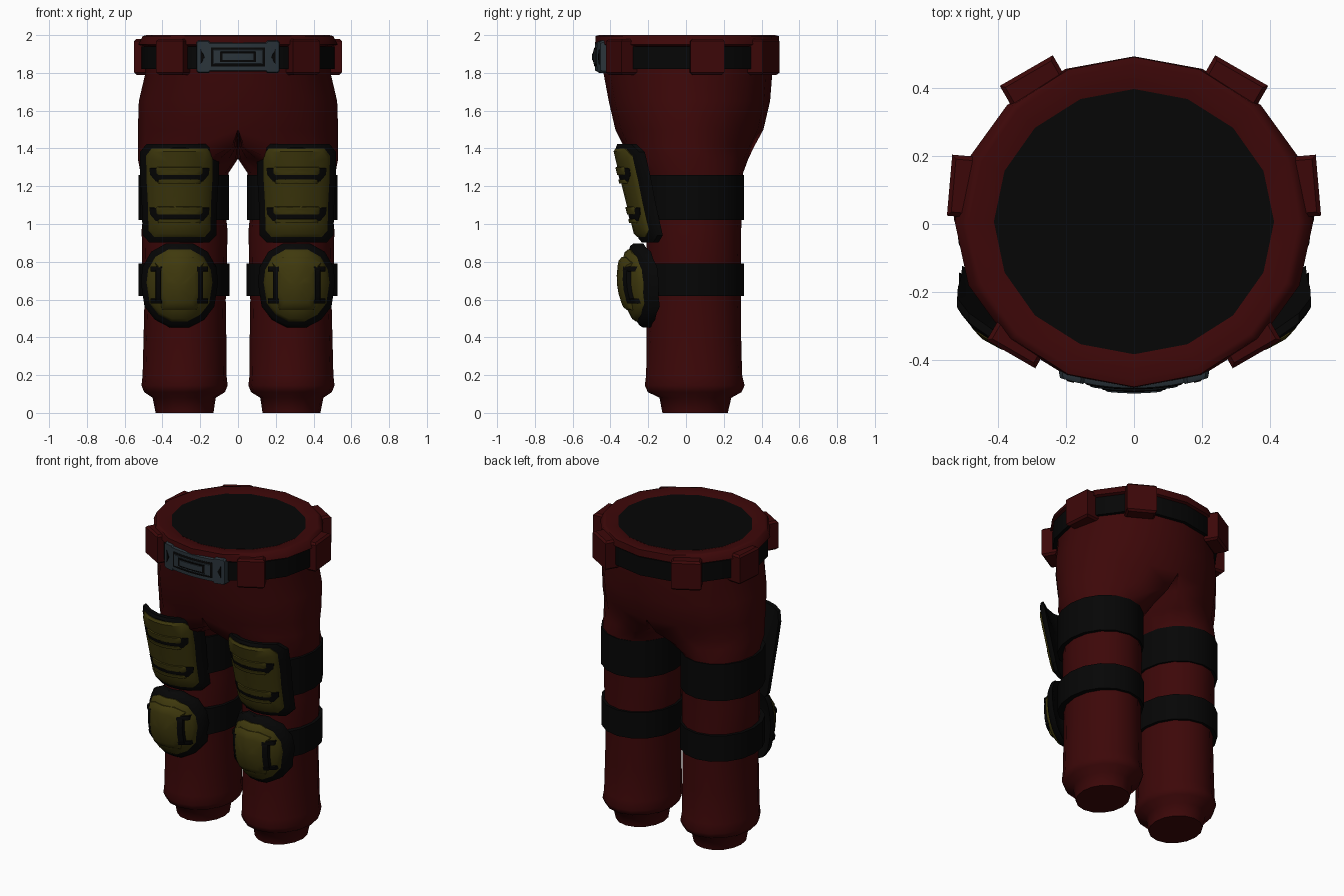
import bpy, bmesh, math
from mathutils import Matrix, Vector

if "Cube" in bpy.data.objects:
    bpy.data.objects.remove(bpy.data.objects["Cube"])


def material(name, rgb):
    m = bpy.data.materials.new(name)
    m.diffuse_color = (*rgb, 1)
    m.use_nodes = True
    m.node_tree.nodes["Principled BSDF"].inputs["Base Color"].default_value = m.diffuse_color
    return m


RED = material("dark red cloth", (0.046, 0.0022, 0.0025))
BLACK = material("black webbing", (0.0017, 0.0017, 0.0017))
OLIVE = material("olive armour", (0.050, 0.041, 0.004))
GREY = material("blue grey metal", (0.023, 0.034, 0.043))
N = 16


def finish(name, bm, mat, mirror=False, angle=35):
    bmesh.ops.recalc_face_normals(bm, faces=bm.faces)
    me = bpy.data.meshes.new(name)
    bm.to_mesh(me)
    bm.free()
    me.materials.append(mat)
    ob = bpy.data.objects.new(name, me)
    bpy.context.collection.objects.link(ob)
    bpy.ops.object.select_all(action='DESELECT')
    ob.select_set(True)
    bpy.context.view_layer.objects.active = ob
    bpy.ops.object.shade_smooth_by_angle(angle=math.radians(angle))
    if mirror:
        mod = ob.modifiers.new("mirror", 'MIRROR')
        mod.merge_threshold = 0.001
    return ob


def bridge(bm, a, b, ks):
    for k in ks:
        j = (k + 1) % N
        bm.faces.new((a[k % N], a[j], b[j], b[k % N]))


# ---- trousers: half a waist blending into one leg, mirrored ----
def half_ring(bm, z, wide, ry, cy, cx=0.0, rx=0.0, t=0.0):
    """t = 0 is a half oval against the middle plane, t = 1 a full leg oval."""
    out = []
    for k in range(N):
        a = math.tau * k / N
        c, s = math.cos(a), math.sin(a)
        x = (1 - t) * max(0, wide * c) + t * (cx + rx * c)
        out.append(bm.verts.new((x if x > 1e-6 else 0, cy + ry * s, z)))
    return out


bm = bmesh.new()
waist = [(1.985, .41, .388, .007), (2.0, .485, .465, .006), (1.995, .505, .485, .006),
         (1.95, .527, .487, .006), (1.94, .495, .46, .006), (1.80, .49, .447, .01),
         (1.65, .525, .427, .018), (1.50, .53, .392, .018)]
legs = [(1.41, .345, .016, .265, .265, .12), (1.345, .312, .018, .265, .265, .6),
        (1.27, .262, .04, .283, .233, 1), (1.02, .253, .042, .283, .222, 1),
        (.97, .25, .042, .283, .227, 1), (.80, .25, .04, .283, .225, 1),
        (.60, .25, .04, .28, .215, 1), (.40, .25, .042, .281, .219, 1),
        (.20, .254, .043, .283, .222, 1), (.145, .264, .046, .283, .228, 1),
        (.11, .248, .046, .283, .214, 1), (.08, .19, .05, .285, .167, 1),
        (0, .173, .048, .283, .153, 1)]
rings = [half_ring(bm, z, w, ry, cy) for z, w, ry, cy in waist]
for a, b in zip(rings, rings[1:]):
    bridge(bm, a, b, range(-4, 4))
prev = rings[-1]
for z, ry, cy, cx, rx, t in legs:
    cur = half_ring(bm, z, .53, ry, cy, cx, rx, t)
    bridge(bm, prev, cur, range(N))
    prev = cur
bm.faces.new(prev)
bmesh.ops.delete(bm, geom=[v for v in bm.verts if not v.link_faces], context='VERTS')
finish("trousers", bm, RED, True, 60)

# ---- dark waist opening ----
bm = bmesh.new()
bmesh.ops.create_circle(bm, cap_ends=True, segments=N, radius=1,
                        matrix=Matrix.Translation((0, .007, 1.987)) @ Matrix.Diagonal((.412, .39, 1, 1)))
finish("waist_opening", bm, BLACK)


# ---- belt and leg straps ----
def band(name, cx, cy, rx, ry, z0, z1, depth, mirror, front_power=1.0):
    bm = bmesh.new()
    loops = []
    for z, d in ((z0, depth), (z0, 0), (z1, 0), (z1, depth)):
        loop = []
        for k in range(N):
            c, s = math.cos(math.tau * k / N), math.sin(math.tau * k / N)
            if s < 0:
                c = math.copysign(abs(c) ** front_power, c)
            loop.append(bm.verts.new((cx + (rx - d) * c, cy + (ry - d) * s, z)))
        loops.append(loop)
    for i in range(4):
        bridge(bm, loops[i], loops[(i + 1) % 4], range(N))
    finish(name, bm, BLACK, mirror)


band("belt", 0, .006, .512, .474, 1.82, 1.94, .05, False)
band("thigh_straps", .288, .042, .24, .264, 1.02, 1.26, .05, True, .7)
band("knee_straps", .286, .042, .241, .264, .62, .79, .05, True, .7)

# ---- belt loops ----
for label, x, y, yaw, width in (("side", .495, .11, 5, .18), ("back", .293, .41, 60, .18),
                                ("front", .338, -.342, -60, .165)):
    bm = bmesh.new()
    bmesh.ops.create_cube(bm, size=1, matrix=Matrix.Translation((x, y, 1.885))
                          @ Matrix.Rotation(math.radians(yaw), 4, 'Z')
                          @ Matrix.Diagonal((.095, width, .19, 1)))
    bmesh.ops.bevel(bm, geom=[e for e in bm.edges if abs(e.verts[0].co.z - e.verts[1].co.z) < .01],
                    offset=.012, segments=1, affect='EDGES')
    finish(label + "_belt_loops", bm, RED, True, 25)


# ---- curved plates: outline in x/z laid over a surface y = surf(x, z) ----
def plate(name, centre, outline, surf, thick, mat, mirror=True, edge=.93, chamfer=.012):
    pts = []
    for (x0, z0), (x1, z1) in zip(outline, outline[1:] + outline[:1]):
        n = max(1, math.ceil(math.hypot(x1 - x0, z1 - z0) / .07))
        pts += [Vector((x0 + (x1 - x0) * i / n, z0 + (z1 - z0) * i / n)) for i in range(n)]
    c = Vector(centre)
    bm = bmesh.new()

    def vert(p, off):
        q = c + p
        return bm.verts.new((q.x, surf(q.x, q.y) + off, q.y))

    loops = [[vert(p * s, off) for p in pts] for s, off in
             ((.4, thick), (1, thick), (1, chamfer), (edge, 0), (.7, 0), (.35, 0))]
    m = len(pts)
    for a, b in zip(loops, loops[1:]):
        for k in range(m):
            j = (k + 1) % m
            bm.faces.new((a[k], a[j], b[j], b[k]))
    for loop, off in ((loops[0], thick), (loops[-1], 0)):
        mid = vert(Vector((0, 0)), off)
        for k in range(m):
            bm.faces.new((loop[k], loop[(k + 1) % m], mid))
    return finish(name, bm, mat, mirror)


def rect(w, h, c=0.0):
    """Rectangle of half sizes w, h with corners cut by c."""
    if not c:
        return [(-w, -h), (w, -h), (w, h), (-w, h)]
    return [(-w + c, -h), (w - c, -h), (w, -h + c), (w, h - c),
            (w - c, h), (-w + c, h), (-w, h - c), (-w, -h + c)]


def scaled(pts, f, g):
    return [(x * f, z * g) for x, z in pts]


def lifted(surf, d):
    return lambda x, z: surf(x, z) - d


# ---- thigh pads ----
PX = .31


def thigh(x, z):
    return -.378 + (1.42 - z) * .25 + 2.5 * (x - PX) ** 2


pad = [(-.16, -.262), (.16, -.262), (.195, -.225), (.2, -.05), (.208, .08), (.21, .215),
       (.175, .258), (-.175, .258), (-.21, .215), (-.208, .08), (-.2, -.05), (-.195, -.225)]
plate("thigh_pad_backing", (PX, 1.165), pad, thigh, .04, BLACK)
plate("thigh_pad_shell", (PX, 1.168), scaled(pad, .84, .9), lifted(thigh, .016), .03, OLIVE)
for label, z in (("upper", 1.255), ("lower", 1.045)):
    plate(label + "_thigh_slot", (PX, z), [(-.125, -.03), (.125, -.03), (.155, .005), (.16, .042),
          (-.16, .042), (-.155, .005)], lifted(thigh, .02), .009, BLACK, chamfer=.003)
    plate(label + "_thigh_ridge", (PX, z + .025), rect(.128, .022, .01), lifted(thigh, .026), .02, OLIVE, edge=.9)
    plate(label + "_thigh_ledge", (PX, z - .03), rect(.115, .011, .005), lifted(thigh, .027), .02, OLIVE, edge=.9)


# ---- knee pads ----
def knee(x, z):
    return -.33 + 3.4 * (x - PX) ** 2 + 1.3 * (z - .69) ** 2 + .07 * (.69 - z)


cup = [(-.205, .02), (-.195, .1), (-.15, .18), (-.07, .225), (.07, .225), (.15, .18), (.195, .1), (.205, .02),
       (.185, -.11), (.13, -.18), (.05, -.222), (-.05, -.222), (-.13, -.18), (-.185, -.11)]
plate("knee_pad_backing", (PX, .673), cup, knee, .045, BLACK, edge=.94)
plate("knee_pad_shell", (PX, .673), scaled(cup, .85, .85), lifted(knee, .017), .035, OLIVE)
plate("knee_pad_cap", (PX, .675), [(-.09, -.13), (.09, -.13), (.12, -.05), (.11, .08), (.13, .12), (.07, .15),
      (-.07, .15), (-.13, .12), (-.11, .08), (-.12, -.05)], lifted(knee, .036), .03, OLIVE, edge=.88)
for label, s in (("outer", 1), ("inner", -1)):
    plate(label + "_knee_groove", (PX + s * .112, .675), rect(.014, .085), lifted(knee, .038), .03, BLACK, chamfer=.004)
    for end, z in (("upper", .762), ("lower", .592)):
        plate(f"{label}_{end}_knee_groove_end", (PX + s * .122, z), rect(.03, .013),
              lifted(knee, .036), .03, BLACK, chamfer=.004)


# ---- belt buckle ----
def buckle(x, z):
    return -.483 + .7 * x * x


plate("buckle_base", (0, 1.885), rect(.18, .077), buckle, .05, GREY, False)
for label, s in (("left", -1), ("right", 1)):
    plate(label + "_buckle_end", (s * .183, 1.885), rect(.037, .086, .01), lifted(buckle, .003), .05, GREY, False)
    plate(label + "_buckle_notch", (s * .188, 1.885), [(-s * .012, 0), (s * .01, -.04), (s * .01, .04)],
          lifted(buckle, .006), .008, BLACK, False, chamfer=.002)
for label, w, h, d, mat in (("frame_gap", .143, .05, .004, BLACK), ("frame", .13, .038, .008, GREY),
                            ("bar_gap", .095, .028, .011, BLACK), ("bar", .082, .018, .015, GREY)):
    plate("buckle_" + label, (0, 1.885), rect(w, h), lifted(buckle, d), .008, mat, False, chamfer=.002)
